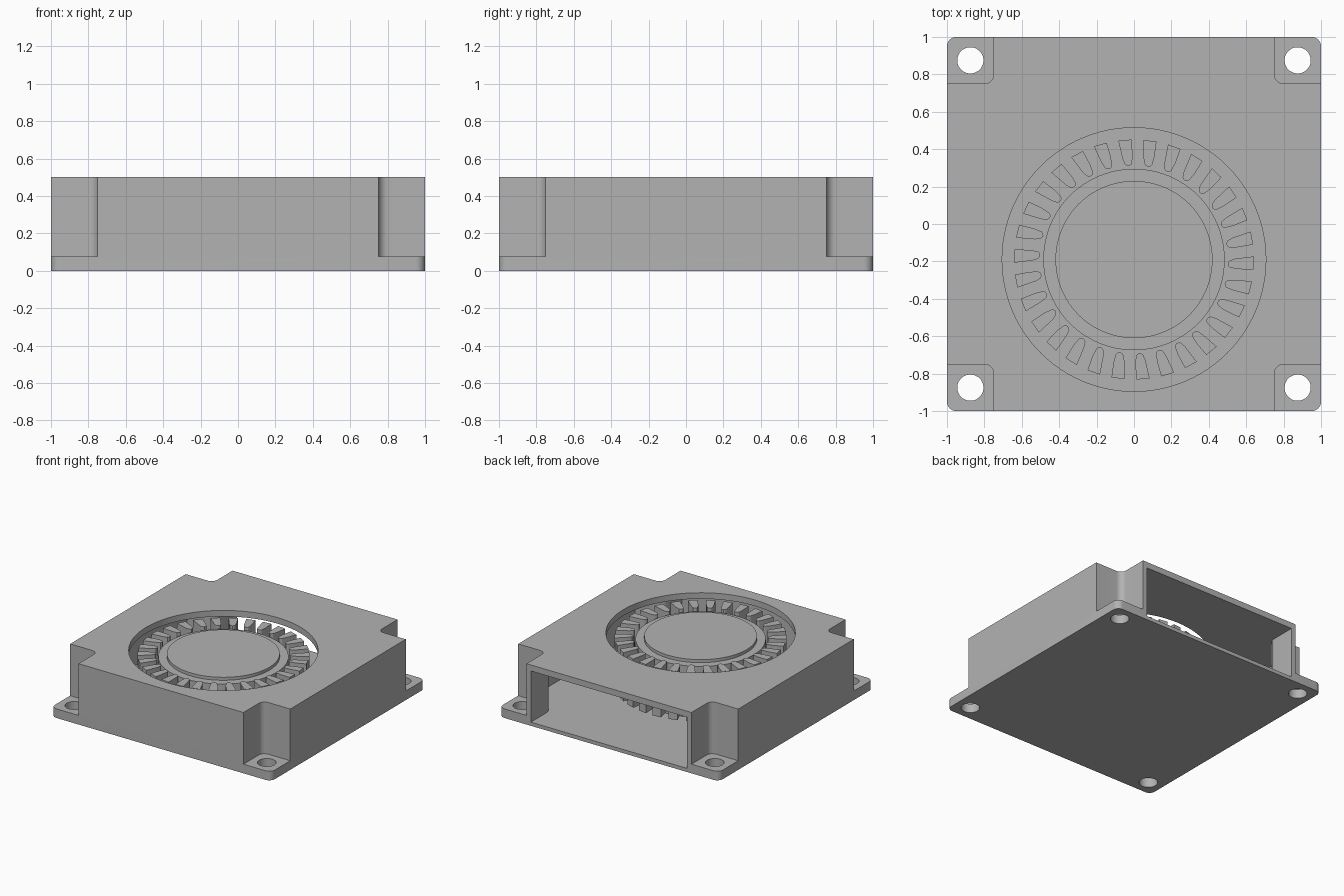
import bpy, bmesh, math
from mathutils import Matrix, Vector

old = bpy.data.objects.get("Cube")
if old:
    bpy.data.objects.remove(old, do_unlink=True)

grey = bpy.data.materials.new("plain_grey")
grey.use_nodes = True
colour = (0.45, 0.45, 0.45, 1)
grey.diffuse_color = colour
grey.node_tree.nodes["Principled BSDF"].inputs["Base Color"].default_value = colour

FAN_Y = -0.19      # centre of the impeller
FLOOR, CEILING, TOP = 0.03, 0.45, 0.5


def arc(cx, cy, r, start, end, n=8):
    """Points along an arc, angles in degrees."""
    angles = [math.radians(start + (end - start) * i / n) for i in range(n + 1)]
    return [(cx + r * math.cos(a), cy + r * math.sin(a)) for a in angles]


def circle(cx, cy, r, n=96):
    return arc(cx, cy, r, 0, 360, n)[:-1]


def rounded_square(cx, cy, half, r):
    c = half - r
    pts = []
    for i, (sx, sy) in enumerate([(1, 1), (-1, 1), (-1, -1), (1, -1)]):
        pts += arc(cx + sx * c, cy + sy * c, r, 90 * i, 90 * i + 90)
    return pts


def notched_square(half, notch, r):
    """Square with a filleted square notch at each corner."""
    quarter = [(half, notch)] + arc(notch + r, notch + r, r, 270, 180) + [(notch, half)]
    pts = []
    for i in range(4):
        turn = Matrix.Rotation(i * math.pi / 2, 2)
        pts += [tuple(turn @ Vector(p)) for p in quarter]
    return pts


def add_prism(bm, pts, z0, z1):
    face = bm.faces.new([bm.verts.new((x, y, z0)) for x, y in pts])
    top = bmesh.ops.extrude_face_region(bm, geom=[face])["geom"]
    bmesh.ops.translate(bm, vec=(0, 0, z1 - z0),
                        verts=[v for v in top if isinstance(v, bmesh.types.BMVert)])


def make_object(name, prisms):
    bm = bmesh.new()
    for pts, z0, z1 in prisms:
        add_prism(bm, pts, z0, z1)
    bmesh.ops.recalc_face_normals(bm, faces=bm.faces)
    mesh = bpy.data.meshes.new(name)
    bm.to_mesh(mesh)
    bm.free()
    mesh.materials.append(grey)
    obj = bpy.data.objects.new(name, mesh)
    bpy.context.collection.objects.link(obj)
    return obj


def smooth(obj):
    bpy.ops.object.select_all(action='DESELECT')
    obj.select_set(True)
    bpy.context.view_layer.objects.active = obj
    bpy.ops.object.shade_smooth_by_angle(angle=math.radians(30))


# Housing block and the cutters that shape it
housing = make_object("housing", [(rounded_square(0, 0, 1, 0.05), 0, TOP)])
corners = [(sx, sy) for sx in (-1, 1) for sy in (-1, 1)]
cavity = [(x, 1.1 if y > 0.9 else y) for x, y in notched_square(0.96, 0.71, 0.09)]
cutters = [
    make_object("corner_cutter",
                [(rounded_square(sx, sy, 0.25, 0.05), 0.075, 0.7) for sx, sy in corners]),
    make_object("screw_hole_cutter",
                [(circle(sx * 0.875, sy * 0.875, 0.07, 40), -0.1, 0.3) for sx, sy in corners]),
    make_object("cavity_cutter", [(cavity, FLOOR, CEILING)]),
    make_object("inlet_cutter", [(circle(0, FAN_Y, 0.705), 0.3, 0.7)]),
]
for cutter in cutters:
    cutter.hide_render = True
    cut = housing.modifiers.new(cutter.name, 'BOOLEAN')
    cut.operation = 'DIFFERENCE'
    cut.solver = 'EXACT'
    cut.object = cutter

# Bake the cuts and drop the cutters
bpy.context.view_layer.update()
cut_mesh = bpy.data.meshes.new_from_object(
    housing.evaluated_get(bpy.context.evaluated_depsgraph_get()))
housing.modifiers.clear()
housing.data = cut_mesh
for cutter in cutters:
    bpy.data.objects.remove(cutter, do_unlink=True)
smooth(housing)

# Hub with a raised cap
smooth(make_object("impeller_hub", [(circle(0, FAN_Y, 0.485), FLOOR, 0.45)]))
smooth(make_object("impeller_cap", [(circle(0, FAN_Y, 0.42), 0.45, 0.475)]))

# Ring of slightly swept blades with rounded inner ends
blade = [(-0.045, 0.64), (-0.028, 0.54), (-0.018, 0.512), (-0.008, 0.504),
         (0.004, 0.502), (0.014, 0.506), (0.021, 0.515), (0.027, 0.56), (0.026, 0.641)]
BLADES = 30
blade_ring = []
for i in range(BLADES):
    turn = Matrix.Rotation(-math.radians(8.5) - i * math.tau / BLADES, 2)
    spun = [turn @ Vector(p) for p in blade]
    blade_ring.append(([(p.x, p.y + FAN_Y) for p in spun], 0.07, 0.47))
smooth(make_object("impeller_blades", blade_ring))
